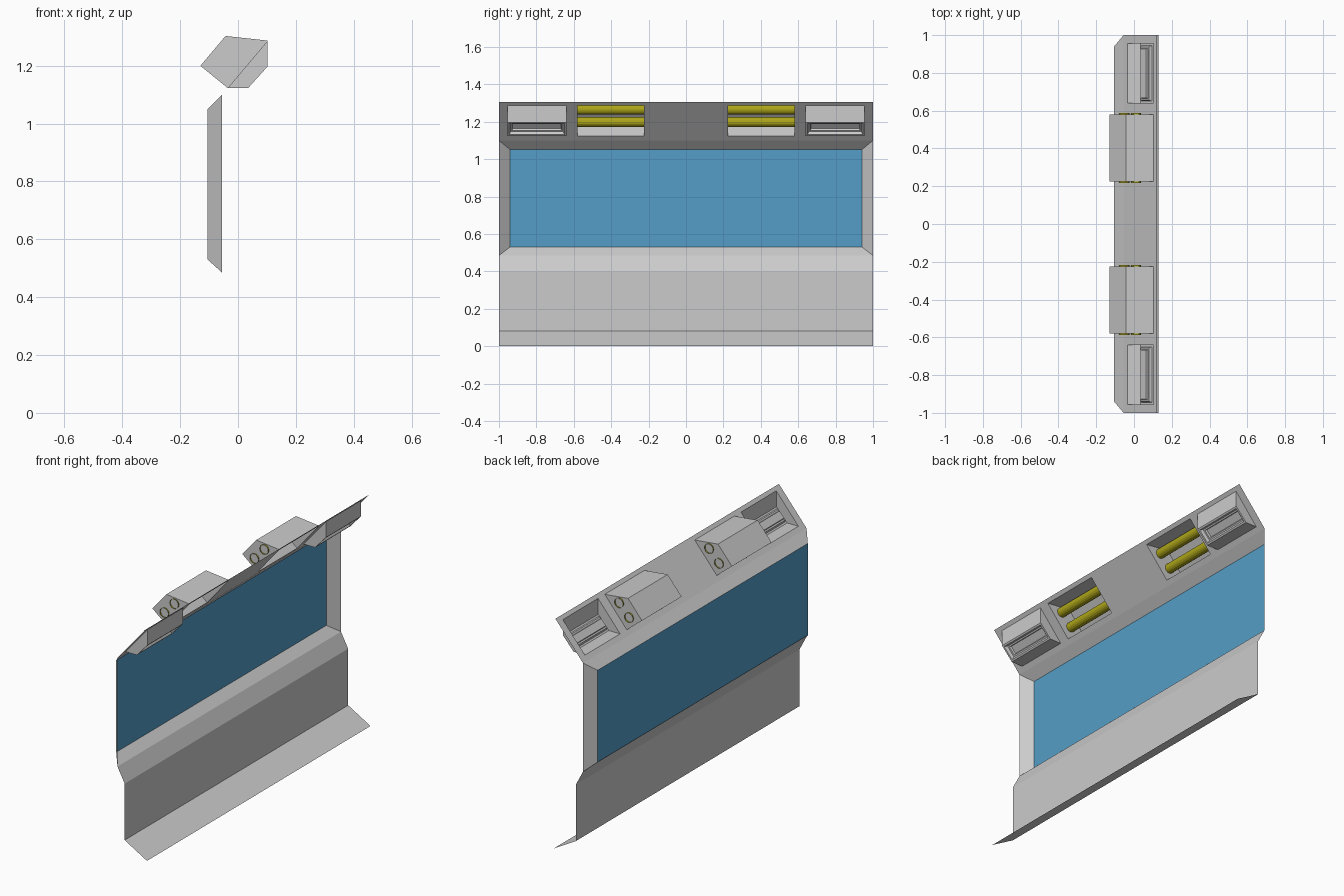
import bpy, bmesh, math
from mathutils import Vector, Matrix

if "Cube" in bpy.data.objects:
    bpy.data.objects.remove(bpy.data.objects["Cube"])


def material(name, col):
    m = bpy.data.materials.new(name)
    m.diffuse_color = (*col, 1)
    m.use_nodes = True
    m.node_tree.nodes["Principled BSDF"].inputs["Base Color"].default_value = m.diffuse_color
    return m


def finish(name, bm, mat=None):
    bmesh.ops.remove_doubles(bm, verts=bm.verts, dist=1e-5)
    me = bpy.data.meshes.new(name)
    bm.to_mesh(me)
    bm.free()
    ob = bpy.data.objects.new(name, me)
    bpy.context.collection.objects.link(ob)
    if mat:
        me.materials.append(mat)
    return ob


def face(bm, pts, toward):
    f = bm.faces.new([bm.verts.new(p) for p in pts])
    f.normal_update()
    if f.normal.dot(Vector(toward)) < 0:
        f.normal_flip()
    return f


def strip(bm, profile, y0, y1, toward):
    return [face(bm, [(a[0], y0, a[1]), (b[0], y0, b[1]),
                      (b[0], y1, b[1]), (a[0], y1, a[1])], toward)
            for a, b in zip(profile, profile[1:])]


blue = material("glass_blue", (0.09, 0.34, 0.57))
yellow = material("lamp_yellow", (0.42, 0.38, 0.01))
WX, FX = -0.105, -0.055          # window plane, frame plane
WIN = [(0.94, 0.53), (0.94, 1.05), (-0.94, 1.05), (-0.94, 0.53)]
OUT = [(1, 0.485), (1, 1.10), (-1, 1.10), (-1, 0.485)]

# Window pane
bm = bmesh.new()
face(bm, [(WX, y, z) for y, z in WIN], (1, 0, 0))
finish("window_pane", bm, blue)

# Bevelled window frame
bm = bmesh.new()
for i in range(4):
    j = (i + 1) % 4
    face(bm, [(WX, *WIN[i]), (WX, *WIN[j]), (FX, *OUT[j]), (FX, *OUT[i])], (1, 0, 0))
finish("window_frame", bm)

# Lower wall with flared foot
bm = bmesh.new()
strip(bm, [(FX, 0.485), (-0.01, 0.40), (-0.01, 0.08), (0.13, 0)], -1, 1, (1, 0, 0.5))
finish("lower_wall", bm)

# Sloped upper wall with openings for lamps and vents
LAMP, VENT = (0.225, 0.58), (0.64, 0.955)


def slope(z):
    return (FX + (z - 1.10) * 0.844, z)


bm = bmesh.new()
half = [*LAMP, *VENT, 1]
ys = [-y for y in reversed(half)] + half
zs = [1.10, 1.123, 1.287, 1.305]
for y0, y1 in zip(ys, ys[1:]):
    mid = abs(y0 + y1) / 2
    hole = any(a < mid < b for a, b in (LAMP, VENT))
    for k in range(3):
        if not (hole and k == 1):
            strip(bm, [slope(zs[k]), slope(zs[k + 1])], y0, y1, (1, 0, -1))
finish("upper_wall", bm)

LO, HI = slope(zs[1]), slope(zs[2])
for s, side in ((-1, "left"), (1, "right")):
    # Lamp housing behind the wall, open to the room
    bm = bmesh.new()
    prof = [LO, (-0.13, 1.20), (-0.043, 1.303), HI]
    for a, b in zip(prof, prof[1:]):
        m = Vector((0, 0, 1.21)) - Vector(((a[0] + b[0]) / 2, 0, (a[1] + b[1]) / 2))
        strip(bm, [a, b], s * LAMP[0], s * LAMP[1], m)
    for y, d in ((LAMP[0], s), (LAMP[1], -s)):
        face(bm, [(x, s * y, z) for x, z in prof], (0, d, 0))
    finish(f"lamp_housing_{side}", bm)

    # Pair of open-ended lamp tubes
    for n, (x, z) in enumerate(((-0.052, 1.198), (0.010, 1.265))):
        bm = bmesh.new()
        bmesh.ops.create_cone(bm, cap_ends=False, segments=16, radius1=0.027,
                              radius2=0.027, depth=LAMP[1] - LAMP[0] + 0.014,
                              matrix=Matrix.Translation((x, s * sum(LAMP) / 2, z))
                              @ Matrix.Rotation(math.pi / 2, 4, 'X'))
        finish(f"lamp_tube_{side}_{n + 1}", bm, yellow)

    # Vent box on the room side with a recessed slot in its sloped face
    bm = bmesh.new()
    prof = [LO, (0.035, 1.123), (0.102, 1.197), HI]
    faces = strip(bm, prof, s * VENT[0], s * VENT[1], (1, 0, -1))
    for y, d in ((VENT[0], -s), (VENT[1], s)):
        face(bm, [(x, s * y, z) for x, z in prof], (0, d, 0))
    slot = faces[1]
    for thick, depth in ((0.014, 0), (0.010, -0.016), (0.012, 0), (0.004, -0.012)):
        bm.normal_update()
        bmesh.ops.inset_individual(bm, faces=[slot], thickness=thick, depth=depth)
    finish(f"vent_box_{side}", bm)
